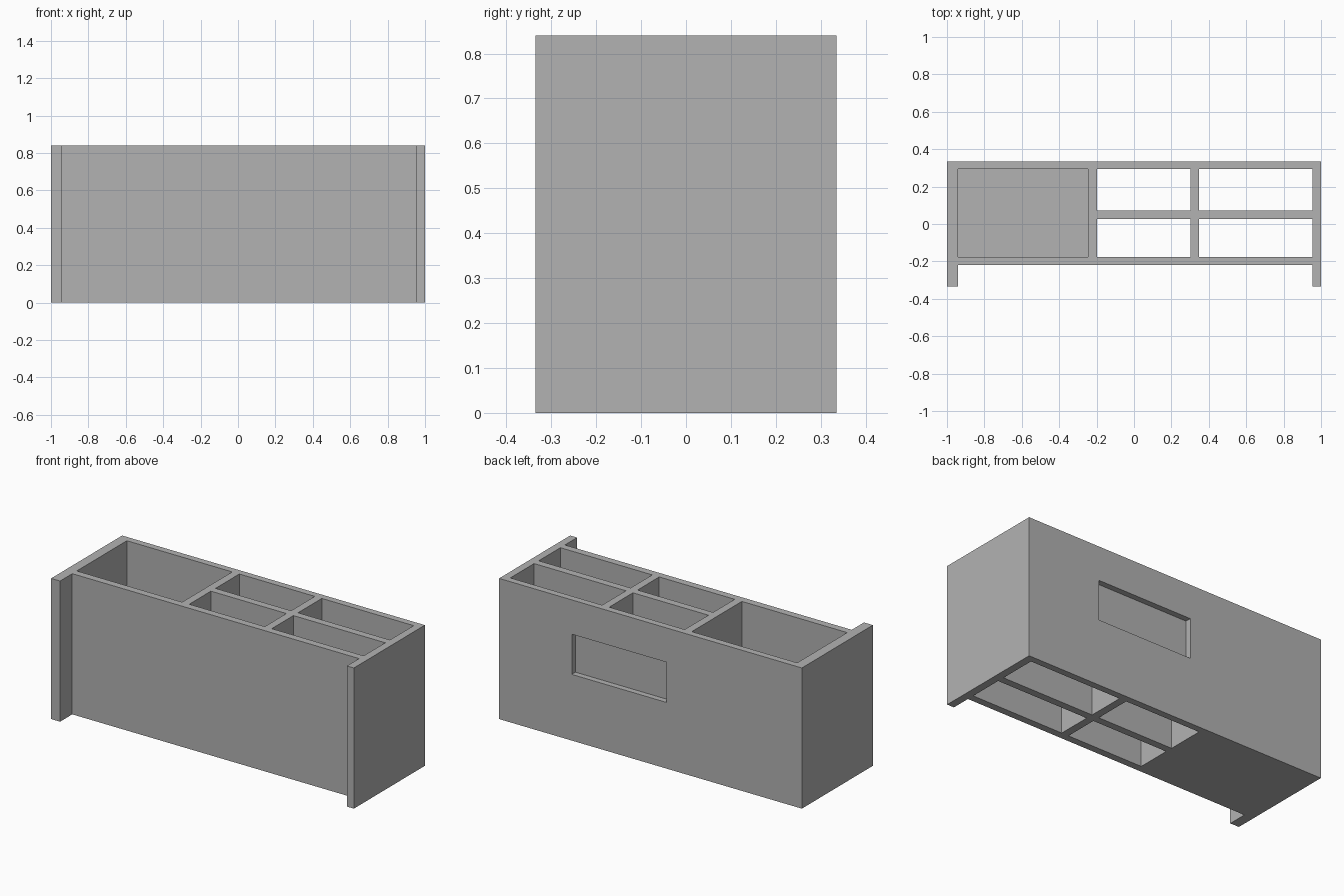
import bpy
import bmesh

cube = bpy.data.objects.get("Cube")
if cube:
    bpy.data.objects.remove(cube, do_unlink=True)

# Plain grey finish
grey = bpy.data.materials.new("plain_grey")
grey.use_nodes = True
colour = (0.448, 0.448, 0.448, 1.0)
grey.diffuse_color = colour
grey.node_tree.nodes["Principled BSDF"].inputs["Base Color"].default_value = colour

HEIGHT = 0.84
BACK, FRONT, WING_FRONT = 0.335, -0.22, -0.335
LEFT_WALL, RIGHT_WALL = 0.954, -0.941
INNER_BACK, INNER_FRONT = 0.295, -0.177
FLOOR = 0.04


def extrude_profile(name, points, z0, z1):
    """Extrude a plan outline from z0 up to z1."""
    bm = bmesh.new()
    base = bm.faces.new([bm.verts.new((x, y, z0)) for x, y in points])
    top = bmesh.ops.extrude_face_region(bm, geom=[base])["geom"]
    verts = [g for g in top if isinstance(g, bmesh.types.BMVert)]
    bmesh.ops.translate(bm, verts=verts, vec=(0, 0, z1 - z0))
    bmesh.ops.recalc_face_normals(bm, faces=bm.faces[:])
    mesh = bpy.data.meshes.new(name)
    bm.to_mesh(mesh)
    bm.free()
    mesh.materials.append(grey)
    obj = bpy.data.objects.new(name, mesh)
    bpy.context.collection.objects.link(obj)
    return obj


def cut_box(target, x, y, z):
    """Cut a box, given as ranges, out of the target."""
    corners = [(x[0], y[0]), (x[1], y[0]), (x[1], y[1]), (x[0], y[1])]
    cutter = extrude_profile("cutter", corners, *z)
    cutter.hide_render = True
    mod = target.modifiers.new("cut", "BOOLEAN")
    mod.operation = "DIFFERENCE"
    mod.solver = "EXACT"
    mod.object = cutter
    bpy.context.view_layer.objects.active = target
    bpy.ops.object.modifier_apply(modifier=mod.name)
    bpy.data.objects.remove(cutter, do_unlink=True)


# Body with the two side walls running forward past the front panel
organizer = extrude_profile("organizer_body", [
    (-1, BACK), (-1, WING_FRONT), (RIGHT_WALL, WING_FRONT), (RIGHT_WALL, FRONT),
    (LEFT_WALL, FRONT), (LEFT_WALL, WING_FRONT), (1, WING_FRONT), (1, BACK),
], 0, HEIGHT)

# Large compartment with a floor
cut_box(organizer, (RIGHT_WALL, -0.245), (INNER_FRONT, INNER_BACK), (FLOOR, HEIGHT + 0.1))

# Four open-ended compartments
for x_range in ((-0.198, 0.301), (0.347, LEFT_WALL)):
    for y_range in ((INNER_FRONT, 0.027), (0.071, INNER_BACK)):
        cut_box(organizer, x_range, y_range, (-0.1, HEIGHT + 0.1))

# Shallow label recess in the back
cut_box(organizer, (-0.105, 0.52), (BACK - 0.035, BACK + 0.1), (0.395, 0.635))
